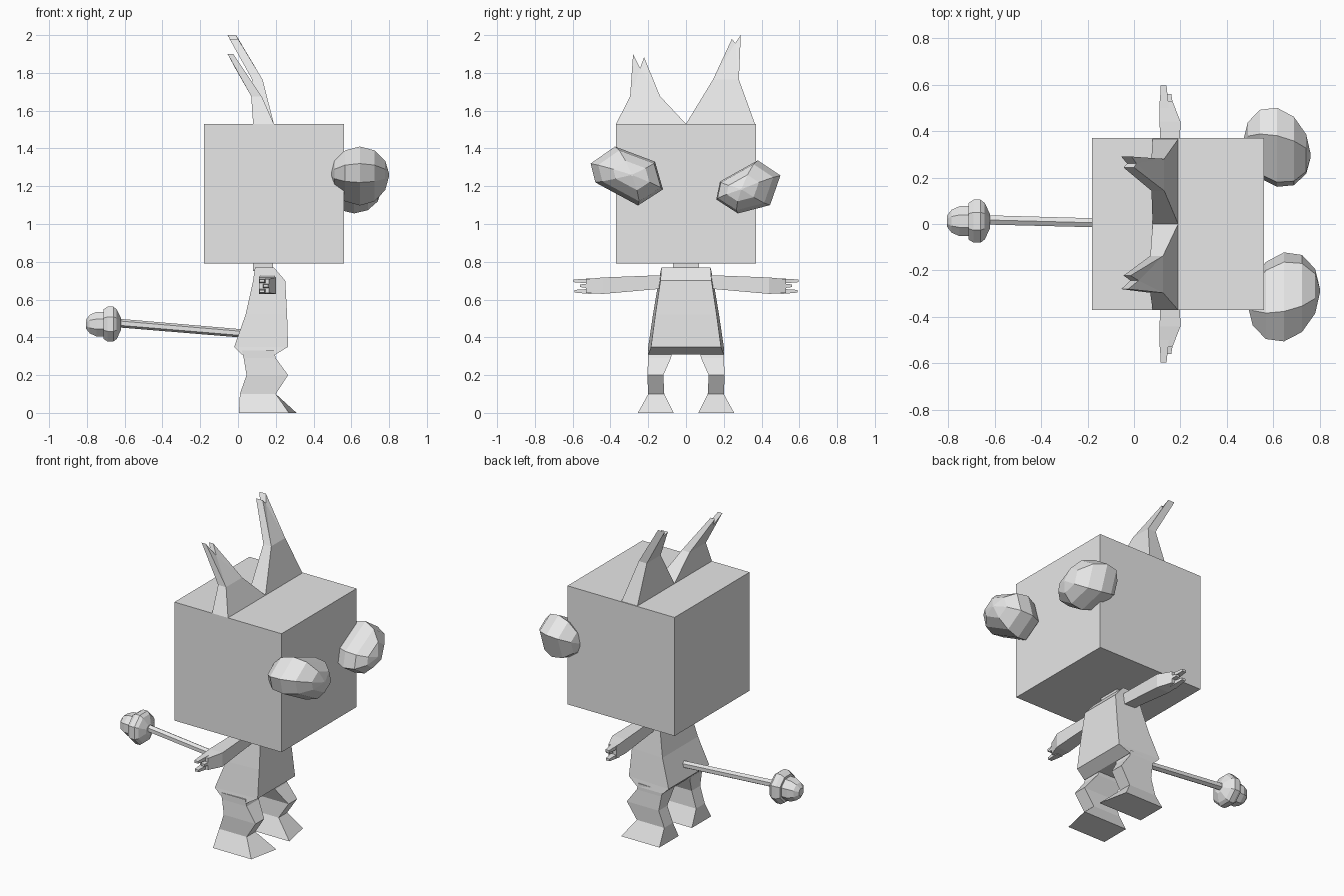
import bpy, bmesh, math
from mathutils import Vector

cube = bpy.data.objects.get("Cube")
if cube:
    bpy.data.objects.remove(cube, do_unlink=True)

clay = bpy.data.materials.new("light_grey")
clay.use_nodes = True
clay.diffuse_color = (0.8, 0.8, 0.8, 1)
clay.node_tree.nodes["Principled BSDF"].inputs["Base Color"].default_value = (0.8, 0.8, 0.8, 1)


def make(name, points, faces):
    bm = bmesh.new()
    verts = [bm.verts.new(p) for p in points]
    for f in faces:
        bm.faces.new([verts[i] for i in f])
    bmesh.ops.recalc_face_normals(bm, faces=bm.faces)
    mesh = bpy.data.meshes.new(name)
    bm.to_mesh(mesh)
    bm.free()
    mesh.materials.append(clay)
    obj = bpy.data.objects.new(name, mesh)
    bpy.context.collection.objects.link(obj)
    return obj


def loft(name, rings):
    """Skin a stack of rings with equal point counts and cap both ends."""
    n, last = len(rings[0]), len(rings) - 1
    faces = [tuple(range(n)), tuple(range(last * n, last * n + n))]
    for r in range(last):
        for i in range(n):
            j = (i + 1) % n
            faces.append((r * n + i, r * n + j, r * n + n + j, r * n + n + i))
    return make(name, [p for ring in rings for p in ring], faces)


def level(z, x0, x1, y0, y1):
    return [(x0, y0, z), (x1, y0, z), (x1, y1, z), (x0, y1, z)]


def slice_y(y, x0, x1, z0, z1):
    return [(x0, y, z0), (x1, y, z0), (x1, y, z1), (x0, y, z1)]


def disc(x, y, z, r, n=8):
    return [(x, y + r * math.cos((i + .5) * math.tau / n),
             z + r * math.sin((i + .5) * math.tau / n)) for i in range(n)]


# Head and neck
loft("head", [level(z, -.18, .56, -.37, .37) for z in (.79, 1.53)])
loft("neck", [level(z, .08, .185, -.07, .07) for z in (.75, .80)])

# Torso, narrower at the front than the back
torso = []
for z, back, front, yb, yf in ((.31, .02, .2, .2, .2), (.35, -.02, .265, .2, .185),
                               (.52, .04, .26, .175, .162), (.7, .08, .25, .145, .135),
                               (.77, .09, .19, .13, .13)):
    torso.append([(back, -yb, z), (front, -yf, z), (front, yf, z), (back, yb, z)])
loft("torso", torso)

# Ears: forked plates that lean back
EAR_FACES = [(0, 1, 2, 3), (2, 4, 5), (2, 5, 3), (3, 5, 6)]
EAR_LOOP = [0, 1, 2, 4, 5, 6, 3]


def ear(name, outline):
    front = [(xf, y, z) for y, z, xf, xb in outline]
    back = [(xb, y, z) for y, z, xf, xb in outline]
    n = len(outline)
    faces = EAR_FACES + [tuple(i + n for i in f) for f in EAR_FACES]
    for a, b in zip(EAR_LOOP, EAR_LOOP[1:] + EAR_LOOP[:1]):
        faces.append((a, b, b + n, a + n))
    make(name, front + back, faces)


ear("left_ear", [(0, 1.53, .19, .08), (.365, 1.53, .19, .08),
                 (.28, 1.765, .13, .075), (.143, 1.765, .13, .075),
                 (.29, 2.0, -.01, -.055), (.26, 1.957, .01, -.03), (.243, 1.98, 0, -.045)])
ear("right_ear", [(0, 1.53, .19, .08), (-.37, 1.53, .19, .08),
                  (-.296, 1.676, .125, .07), (-.137, 1.676, .125, .07),
                  (-.28, 1.9, -.025, -.055), (-.243, 1.825, .02, -.015), (-.222, 1.883, -.015, -.045)])


# Eyes: lopsided six-sided balls facing forward
def eye(name, x, radius, tilt, hexagon):
    center = sum((Vector(p) for p in hexagon), Vector((0, 0))) / len(hexagon)
    rings = []
    for k in range(7):
        a = math.pi * (k / 6 - .5)
        c = max(math.cos(a), .04)
        shift = Vector((tilt * math.sin(a), 0))
        pts = [center + shift + (Vector(p) - center) * c for p in hexagon]
        rings.append([(x + radius * math.sin(a), p.x, p.y) for p in pts])
    loft(name, rings)


eye("left_eye", .615, .145, -.03,
    [(.16, 1.13), (.18, 1.225), (.38, 1.337), (.5, 1.257), (.445, 1.1), (.275, 1.056)])
eye("right_eye", .645, .155, .03,
    [(-.505, 1.32), (-.376, 1.41), (-.164, 1.33), (-.122, 1.183), (-.254, 1.098), (-.48, 1.22)])

# Arms, fingers and legs on both sides
for side, s in (("left", 1), ("right", -1)):
    loft(side + "_arm", [slice_y(s * .1, .12, .19, .66, .73),
                         slice_y(s * .44, .11, .2, .63, .717),
                         slice_y(s * .53, .11, .165, .635, .708)])
    for i, (z, x, tip) in enumerate(((.698, .13, .595), (.672, .15, .56), (.643, .13, .59))):
        loft(f"{side}_finger_{i + 1}",
             [slice_y(s * .5, x - .02, x + .02, z - .014, z + .014),
              slice_y(s * tip, x - .015, x + .01, z - .006, z + .008)])
    leg = [level(z, x0, x1, s * y0, s * y1) for z, x0, x1, y0, y1 in (
        (.33, .02, .19, .07, .2), (.29, .03, .2, .08, .2), (.2, .045, .265, .12, .205),
        (.1, .01, .2, .115, .2), (0, .005, .31, .065, .255))]
    leg[-1][2] = (.27, s * .255, 0)
    loft(side + "_leg", leg)

# Tail rod and its knob
loft("tail", [disc(.03, 0, .42, .022, 6), disc(-.65, .018, .477, .023, 6)])
loft("tail_collar", [disc(x, .012, .47, r) for x, r in (
    (-.62, .035), (-.642, .085), (-.66, .1), (-.69, .1), (-.712, .085), (-.712, .04))])
loft("tail_ball", [disc(x, .012, .47, r) for x, r in (
    (-.68, .06), (-.71, .07), (-.75, .07), (-.785, .053), (-.805, .025))])
